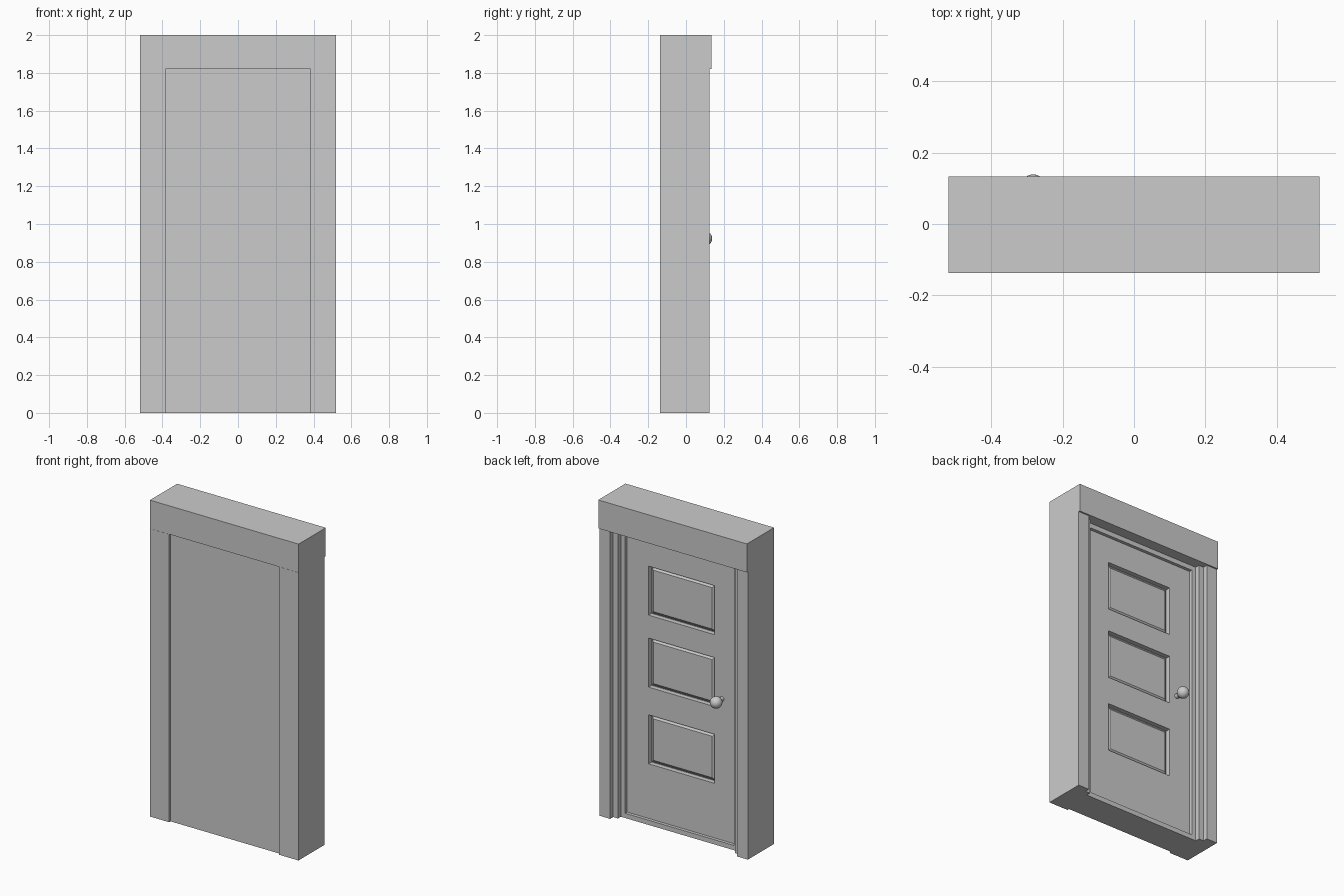
import bpy, bmesh, math

if "Cube" in bpy.data.objects:
    bpy.data.objects.remove(bpy.data.objects["Cube"])

def finish(name, bm):
    bmesh.ops.recalc_face_normals(bm, faces=bm.faces)
    me = bpy.data.meshes.new(name)
    bm.to_mesh(me)
    bm.free()
    ob = bpy.data.objects.new(name, me)
    bpy.context.collection.objects.link(ob)
    return ob

def box(name, x, y, z):
    bm = bmesh.new()
    bmesh.ops.create_cube(bm, size=1)
    for v in bm.verts:
        v.co = [r[0] + (c + 0.5) * (r[1] - r[0]) for c, r in zip(v.co, (x, y, z))]
    return finish(name, bm)

# Stepped jambs: plan profile extruded upward and mirrored
profile = [(0.52, -0.138), (0.385, -0.138), (0.385, 0.0), (0.38, 0.0), (0.38, 0.065),
           (0.41, 0.065), (0.41, 0.094), (0.444, 0.094), (0.444, 0.124), (0.52, 0.124)]
bm = bmesh.new()
face = bm.faces.new([bm.verts.new((x, y, 0)) for x, y in profile])
ext = bmesh.ops.extrude_face_region(bm, geom=[face])
for v in ext["geom"]:
    if isinstance(v, bmesh.types.BMVert):
        v.co.z = 1.82
jambs = finish("side_jambs", bm)
mir = jambs.modifiers.new("mirror", 'MIRROR')
mir.use_axis[0] = True

# Lintel overhanging the back
box("lintel", (-0.52, 0.52), (-0.137, 0.134), (1.82, 2.0))

# Door frame rails at head and sill
box("frame_head", (-0.38, 0.38), (0.0, 0.065), (1.79, 1.82))
box("frame_sill", (-0.38, 0.38), (0.0, 0.065), (0.0, 0.03))

# Door slab with plain front
box("door_slab", (-0.385, 0.385), (-0.124, 0.015), (0.0, 1.82))

# Stiles and rails around the three panels
panels = [(0.375, 0.685), (0.86, 1.17), (1.315, 1.625)]
for side, x in (("left", (-0.38, -0.23)), ("right", (0.23, 0.38))):
    box(side + "_stile", x, (0.01, 0.045), (0.03, 1.79))
edges = [0.03] + [z for p in panels for z in p] + [1.79]
for lo, hi in zip(edges[::2], edges[1::2]):
    box("door_rail", (-0.23, 0.23), (0.01, 0.045), (lo, hi))

# Raised panel fields with sloping edges
for lo, hi in panels:
    bm = bmesh.new()
    cz, h = (lo + hi) / 2, (hi - lo) / 2
    rings = []
    for y, inset in ((0.014, 0.002), (0.032, 0.024)):
        w, k = 0.23 - inset, h - inset
        rings.append([bm.verts.new((sx * w, y, cz + sz * k))
                      for sx, sz in ((-1, -1), (1, -1), (1, 1), (-1, 1))])
    a, b = rings
    for r in rings:
        bm.faces.new(r)
    for i in range(4):
        j = (i + 1) % 4
        bm.faces.new((a[i], a[j], b[j], b[i]))
    finish("panel_field", bm)

# Door knob and neck
bpy.ops.mesh.primitive_uv_sphere_add(segments=32, ring_count=16, radius=0.036,
                                     location=(-0.283, 0.103, 0.923))
bpy.context.object.name = "door_knob"
bpy.ops.object.shade_smooth()
bpy.ops.mesh.primitive_cylinder_add(vertices=24, radius=0.015, depth=0.06,
                                    location=(-0.283, 0.07, 0.923),
                                    rotation=(math.pi / 2, 0, 0))
bpy.context.object.name = "knob_neck"
bpy.ops.object.shade_smooth_by_angle(angle=math.radians(40))
